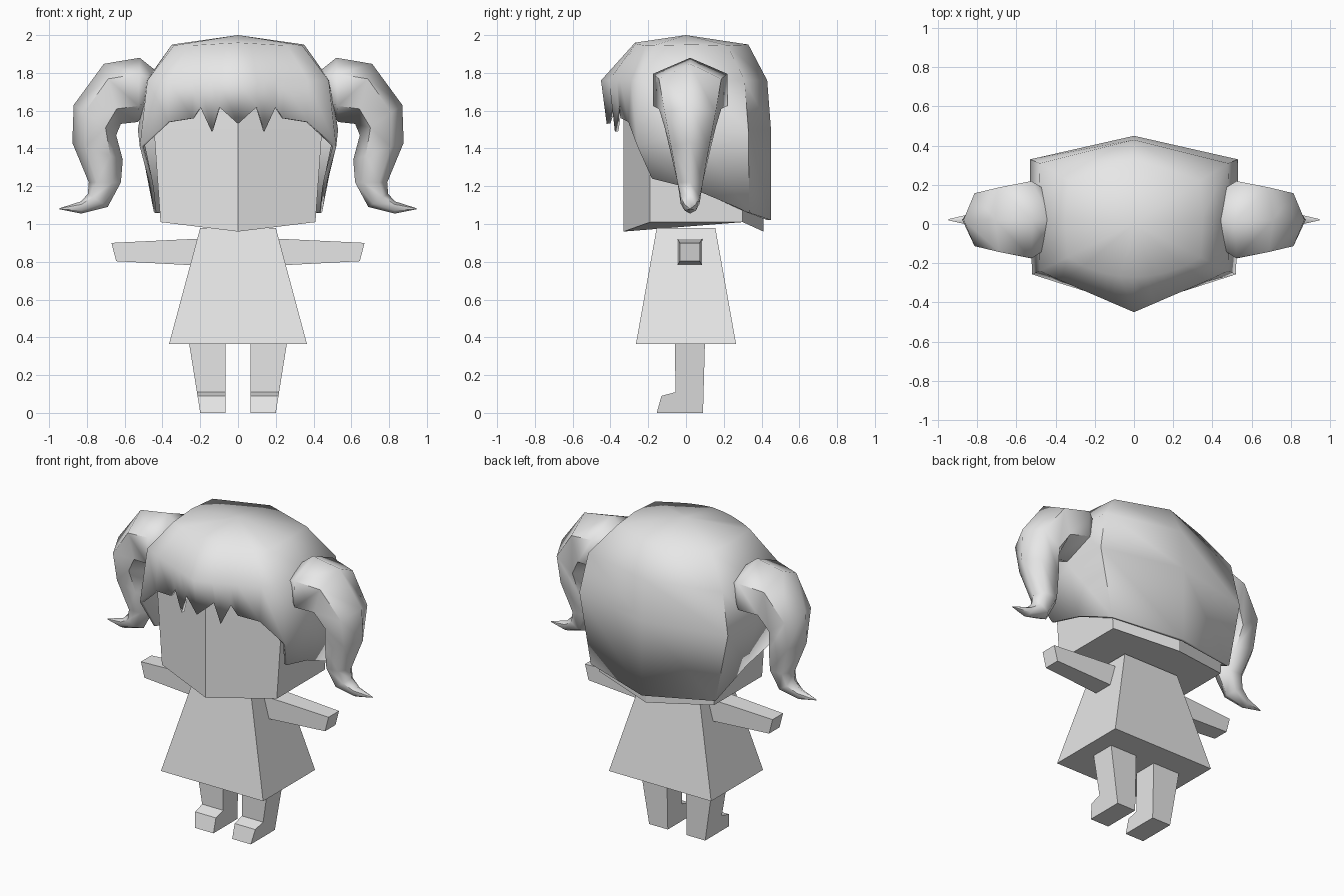
import bpy
import bmesh
import math
from mathutils import Vector

default_cube = bpy.data.objects.get("Cube")
if default_cube:
    bpy.data.objects.remove(default_cube, do_unlink=True)

# Single matte grey material
grey = bpy.data.materials.new("plain_grey")
grey.use_nodes = True
grey.diffuse_color = (0.8, 0.8, 0.8, 1)
shader = grey.node_tree.nodes["Principled BSDF"]
shader.inputs["Base Color"].default_value = (0.8, 0.8, 0.8, 1)
shader.inputs["Roughness"].default_value = 0.8


def make_object(name, bm, smooth_angle=None, fix_normals=True):
    if fix_normals:
        bmesh.ops.recalc_face_normals(bm, faces=bm.faces)
    mesh = bpy.data.meshes.new(name)
    bm.to_mesh(mesh)
    bm.free()
    mesh.materials.append(grey)
    obj = bpy.data.objects.new(name, mesh)
    bpy.context.collection.objects.link(obj)
    if smooth_angle:
        mesh.shade_smooth()
        mesh.set_sharp_from_angle(angle=math.radians(smooth_angle))
    return obj


def loft(name, rings, smooth_angle=None):
    """Skin a closed solid through rings that share a point count."""
    bm = bmesh.new()
    loops = [[bm.verts.new(p) for p in ring] for ring in rings]
    for low, high in zip(loops, loops[1:]):
        count = len(low)
        for i in range(count):
            j = (i + 1) % count
            bm.faces.new((low[i], low[j], high[j], high[i]))
    bm.faces.new(loops[0][::-1])
    bm.faces.new(loops[-1])
    return make_object(name, bm, smooth_angle)


def flip(rings, side):
    return [[(x * side, y, z) for x, y, z in ring] for ring in rings]


def rectangle(half_x, half_y, z):
    return [(-half_x, -half_y, z), (half_x, -half_y, z),
            (half_x, half_y, z), (-half_x, half_y, z)]


# Dress
loft("dress", [rectangle(0.365, 0.265, 0.365), rectangle(0.2, 0.155, 0.98)])


# Head: a six-sided prism pointed at front and back
def head_ring(half_x, side_z, middle_z, scale=1.0):
    front, back = -0.33 * scale, 0.41 * scale
    corner_front, corner_back = -0.19 * scale, 0.3 * scale
    return [(0, front, middle_z), (half_x, corner_front, side_z),
            (half_x, corner_back, side_z), (0, back, middle_z),
            (-half_x, corner_back, side_z), (-half_x, corner_front, side_z)]


head = loft("head", [head_ring(0.41, 1.01, 0.96), head_ring(0.445, 1.5, 1.5),
                     head_ring(0.445, 1.62, 1.62), head_ring(0.3, 1.86, 1.86, 0.7)])


# Hair cap: columns run from crown to hem, zigzag fringe at the front
fringe = [(0, 1.53), (0.1, 1.62), (0.14, 1.49), (0.2, 1.62), (0.24, 1.56), (0.37, 1.54)]
columns = [[(0.7 * x, -0.27 + 0.4 * x * x, 1.96 - 0.04 * x),
            (x, -0.45 + 0.43 * x, 1.76),
            (x, -0.42 + 0.31 * x, z)] for x, z in fringe]
columns += [
    [(0.34, -0.17, 1.945), (0.48, -0.24, 1.76), (0.52, -0.257, 1.41), (0.475, -0.18, 1.24)],
    [(0.35, 0.03, 1.95), (0.485, 0.04, 1.76), (0.53, 0.04, 1.5), (0.465, 0.04, 1.185)],
    [(0.335, 0.22, 1.945), (0.48, 0.31, 1.76), (0.53, 0.33, 1.5), (0.445, 0.335, 1.06)],
    [(0, 0.33, 1.95), (0, 0.43, 1.76), (0, 0.45, 1.5), (0, 0.45, 1.02)],
]
columns += flip(columns[-2:0:-1], -1)
bm = bmesh.new()
crown = bm.verts.new((0, 0, 2))
strands = [[bm.verts.new(p) for p in column] for column in columns]
for here, after in zip(strands, strands[1:] + strands[:1]):
    bm.faces.new((crown, here[0], after[0]))
    for k in range(min(len(here), len(after)) - 1):
        bm.faces.new((here[k], here[k + 1], after[k + 1], after[k]))
hair = make_object("hair", bm, 60, fix_normals=False)
shell = hair.modifiers.new("thickness", "SOLIDIFY")
shell.thickness = 0.02
shell.offset = -1

# Curled pigtails: outer (x, z), inner (x, z) and half depth per section
sections = [
    ((0.42, 1.80), (0.47, 1.62), 0.14),
    ((0.52, 1.88), (0.53, 1.54), 0.197),
    ((0.71, 1.848), (0.62, 1.53), 0.165),
    ((0.87, 1.63), (0.645, 1.47), 0.135),
    ((0.877, 1.43), (0.61, 1.34), 0.1),
    ((0.79, 1.22), (0.62, 1.22), 0.067),
    ((0.795, 1.16), (0.69, 1.09), 0.05),
    ((0.83, 1.12), (0.83, 1.055), 0.03),
    ((0.947, 1.083), (0.945, 1.078), 0.003),
]


def pigtail_ring(outer, inner, depth):
    outer = Vector((outer[0], 0.022, outer[1]))
    inner = Vector((inner[0], 0.022, inner[1]))
    ring = []
    for along, across in ((0, 0), (0.25, 1), (0.75, 1), (1, 0), (0.75, -1), (0.25, -1)):
        ring.append(outer.lerp(inner, along) + Vector((0, across * depth, 0)))
    return ring


# Arm sections: x at top, x at bottom, top, bottom, half depth
def arm_ring(x_top, x_bottom, top, bottom, depth):
    front, back = 0.02 - depth, 0.02 + depth
    return [(x_bottom, front, bottom), (x_bottom, back, bottom),
            (x_top, back, top), (x_top, front, top)]


# Leg and foot share one side profile, extruded between tapering sides
leg_profile = [(-0.155, 0), (0.09, 0), (0.1, 0.365), (0.1, 0.4),
               (-0.06, 0.4), (-0.055, 0.11), (-0.13, 0.09)]
leg_rings = [[(0.067, y, z) for y, z in leg_profile],
             [(0.2 + 0.16 * z, y, z) for y, z in leg_profile]]
arm_rings = [arm_ring(0.15, 0.15, 0.925, 0.777, 0.068),
             arm_ring(0.67, 0.645, 0.9, 0.803, 0.053)]
pigtail_rings = [pigtail_ring(*section) for section in sections]

for label, side in (("left", 1), ("right", -1)):
    loft(label + "_pigtail", flip(pigtail_rings, side), 60)
    loft(label + "_arm", flip(arm_rings, side))
    loft(label + "_leg", flip(leg_rings, side))
